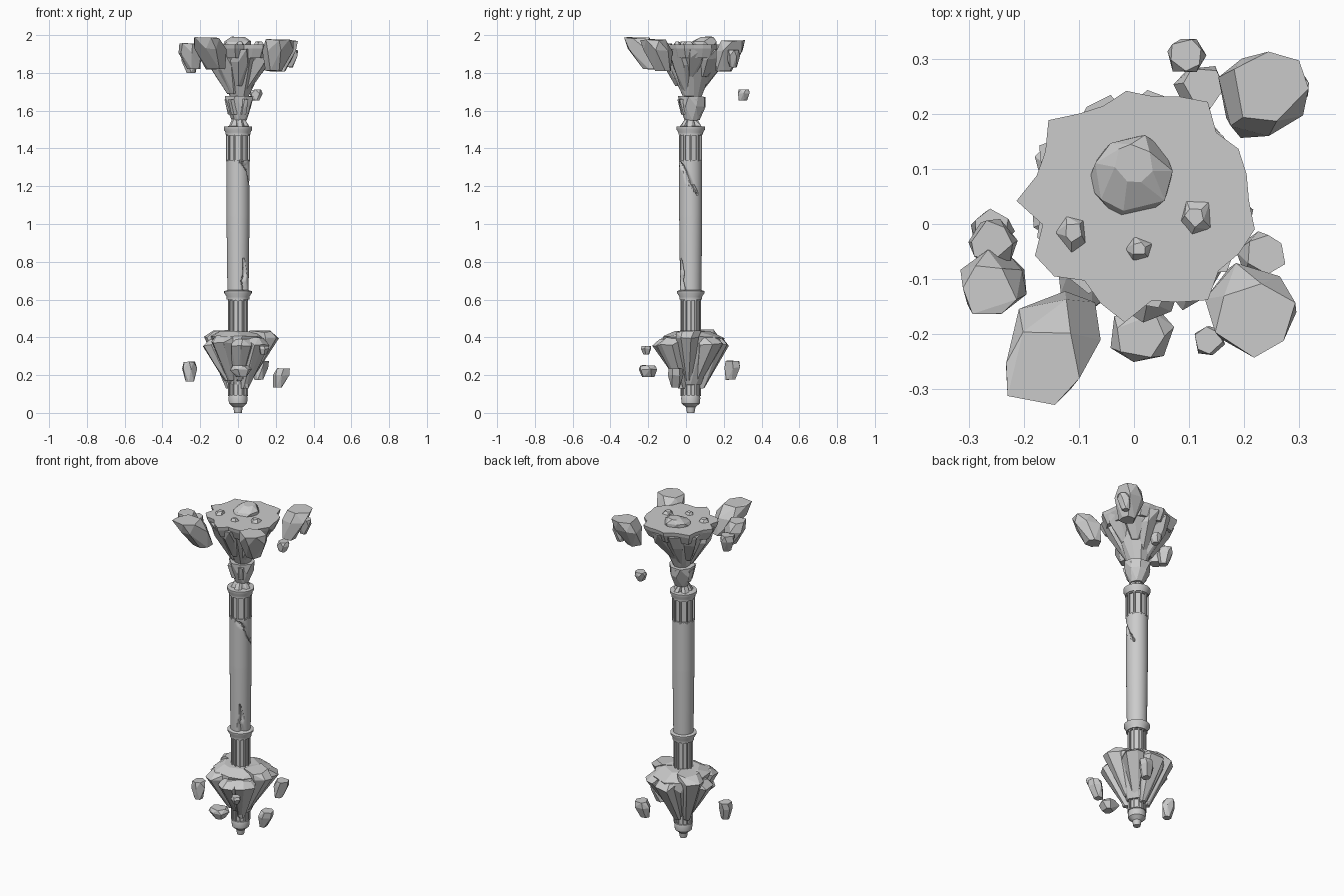
import bpy, bmesh, math, random
from mathutils import Vector

if "Cube" in bpy.data.objects:
    bpy.data.objects.remove(bpy.data.objects["Cube"])

CY = 0.025  # column axis sits slightly behind the origin
AXIS = Vector((0, CY, 0))


def finish(name, bm, smooth=False):
    bmesh.ops.recalc_face_normals(bm, faces=bm.faces[:])
    me = bpy.data.meshes.new(name)
    bm.to_mesh(me)
    bm.free()
    ob = bpy.data.objects.new(name, me)
    bpy.context.collection.objects.link(ob)
    if smooth:
        bpy.ops.object.select_all(action='DESELECT')
        ob.select_set(True)
        bpy.context.view_layer.objects.active = ob
        bpy.ops.object.shade_smooth_by_angle(angle=math.radians(35))
    return ob


def polar(r, a, z=0):
    return Vector((r * math.cos(a), r * math.sin(a), z))


def circle(r, z, n):
    return [AXIS + polar(r, math.tau * i / n, z) for i in range(n)]


def loft(name, loops, smooth=False):
    """Bridge equal-length point loops and cap both ends."""
    bm = bmesh.new()
    rows = [[bm.verts.new(p) for p in loop] for loop in loops]
    n = len(rows[0])
    for a, b in zip(rows, rows[1:]):
        for i in range(n):
            j = (i + 1) % n
            bm.faces.new((a[i], a[j], b[j], b[i]))
    bm.faces.new(rows[0][::-1])
    bm.faces.new(rows[-1])
    return finish(name, bm, smooth)


def lathe(name, profile, n=32):
    return loft(name, [circle(r, z, n) for r, z in profile], True)


def fluted(name, z0, z1, r, n, rim):
    """Many-sided drum whose side panels are sunk to form slots."""
    bm = bmesh.new()
    low, top = [[bm.verts.new(p) for p in circle(r, z, n)] for z in (z0, z1)]
    sides = [bm.faces.new((low[i - 1], low[i], top[i], top[i - 1])) for i in range(n)]
    bm.faces.new(low[::-1])
    bm.faces.new(top)
    bm.normal_update()
    bmesh.ops.inset_individual(bm, faces=sides, thickness=rim)
    bmesh.ops.inset_individual(bm, faces=sides, thickness=0.001, depth=-0.008)
    return finish(name, bm)


def rock(name, rings, sides=6, jit=0.12, seed=0):
    """Convex faceted stone through rings of (centre, radius)."""
    rnd = random.Random(seed)
    bm = bmesh.new()
    for centre, r in rings:
        off = rnd.random() * math.tau
        for i in range(sides):
            a = off + math.tau * (i + rnd.uniform(-.25, .25)) / sides
            k = r * (1 + rnd.uniform(-jit, jit))
            bm.verts.new(Vector(centre) + polar(k, a, rnd.uniform(-jit, jit) * 0.5 * r))
    res = bmesh.ops.convex_hull(bm, input=bm.verts[:])
    junk = {g for g in res['geom_interior'] + res['geom_unused'] if isinstance(g, bmesh.types.BMVert)}
    bmesh.ops.delete(bm, geom=list(junk), context='VERTS')
    bmesh.ops.dissolve_limit(bm, angle_limit=math.radians(12), verts=bm.verts[:], edges=bm.edges[:])
    return finish(name, bm)


def stack(name, pairs, sides, seed, jit=.08):
    """Stone centred on the column axis from (radius, z) pairs."""
    return rock(name, [(AXIS + Vector((.005, .008, z)), r) for r, z in pairs], sides, jit, seed)


def shard(name, top, bottom, r, seed, end=.5):
    """Leaning stone, fat near the top and tapering to its lower end."""
    top, bottom = Vector(top), Vector(bottom)
    return rock(name, [(top, r * .85), (top.lerp(bottom, .35), r), (bottom, r * end)], 6, .12, seed)


def crack_depth(a, z, path):
    """Groove depth at an angle and height for (degrees, z, half width) points."""
    for (d0, z0, w0), (d1, z1, w1) in zip(path, path[1:]):
        if z1 <= z <= z0:
            t = (z0 - z) / (z0 - z1)
            gap = abs((math.degrees(a) - d0 - t * (d1 - d0) + 180) % 360 - 180)
            return .018 * max(0, 1 - gap / (w0 + t * (w1 - w0)))
    return 0


# Column: foot, fluted drums, collar, cracked shaft, capital
lathe("foot", [(.02, 0), (.025, .03), (.048, .05), (.051, .08), (.046, .095)])
fluted("lower_drum_base", .09, .33, .054, 12, .006)
fluted("lower_drum", .33, .6, .054, 12, .006)
lathe("collar", [(.06, .6), (.06, .615), (.073, .635), (.073, .645), (.056, .65)])
cracks = [[(-75, 1.33, 8), (-55, 1.31, 20), (-30, 1.28, 12), (-10, 1.23, 18), (35, 1.16, 2)],
          [(-60, .82, 2), (-48, .74, 14), (-60, .7, 16), (-45, .64, 26)]]
loops = []
for j in range(71):
    z, n = .64 + .01 * j, 72
    base = .056 + .005 * min(1, (z - .64) / .4)
    loops.append([AXIS + polar(base - sum(crack_depth(math.tau * i / n, z, c) for c in cracks), math.tau * i / n, z)
                  for i in range(n)])
loft("shaft", loops, True)
fluted("upper_drum", 1.33, 1.475, .064, 10, .009)
lathe("capital", [(.066, 1.475), (.066, 1.485), (.075, 1.5), (.075, 1.515), (.05, 1.518)])

# Stone neck between capital and crown
for i in range(5):
    a = math.tau * i / 5
    rock(f"neck_chip_{i}", [(AXIS + polar(.036, a, 1.515), .026), (AXIS + polar(.016, a, 1.56), .015)], 5, .2, i)
    b = a + .4
    rock(f"neck_facet_{i}", [(AXIS + polar(.054, b, 1.66), .025), (AXIS + polar(.04, b, 1.58), .016)], 5, .15, 20 + i)
stack("neck_stone", [(.04, 1.55), (.068, 1.62), (.074, 1.675)], 8, 3)

# Crown: flared core, ring of shards, ragged flat slab, stones on top
stack("crown_core", [(.045, 1.66), (.08, 1.78), (.165, 1.93)], 10, 7)
rnd = random.Random(5)
off = Vector((.01, .017, 0))
for i in range(9):
    a = math.tau * (i + rnd.uniform(-.25, .25)) / 9
    low = rnd.choice((1.69, 1.73, 1.78))
    k = .035 + (low - 1.69) * .6
    shard(f"crown_shard_{i}", AXIS + off + polar(.15, a, 1.925), AXIS + polar(k, a, low), rnd.uniform(.052, .064), 40 + i, .4)
radii = [.2 + .012 * math.sin(i * 2.1) + rnd.uniform(-.014, .014) for i in range(26)]
loft("crown_slab", [[AXIS + off + polar(f * r, math.tau * i / 26, z) for i, r in enumerate(radii)]
                    for f, z in ((.86, 1.88), (.98, 1.93), (1, 1.95))])
rock("crown_boulder", [((-.005, .08, 1.93), .078), ((-.005, .09, 1.965), .07), ((0, .11, 1.99), .035)], 7, .1, 2)
for i, (x, y, r) in enumerate([(-.11, -.015, .036), (.01, -.045, .025), (.11, .015, .036)]):
    rock(f"crown_pebble_{i}", [((x, y, 1.945), r), ((x, y, 1.965), r * .5)], 5, .2, 60 + i)

# Lower stone cluster around the fluted drum
stack("cluster_core", [(.055, .15), (.14, .34), (.165, .4), (.1, .43)], 10, 11)
for i in range(8):
    a = math.tau * (i + rnd.uniform(-.25, .25)) / 8
    low, top = rnd.choice((.13, .17, .22)), rnd.uniform(.39, .44)
    centre = AXIS + Vector((.01, .008, 0))
    rock(f"cluster_shard_{i}", [(centre + polar(.105, a, top), .062), (centre + polar(.145, a, top - .035), .066),
                                (AXIS + polar(.085, a, .26), .042), (AXIS + polar(.055, a, low), .018)], 6, .16, 80 + i)
shard("cluster_spike", (.03, -.035, .28), (.04, -.025, .13), .035, 4)

# Floating stones: large leaning ones by the crown, small ones near both clusters
floaters = [
    ("front_left", (-.165, -.26, 1.985), (-.115, -.175, 1.82), .088),
    ("front_right", (.22, -.17, 1.975), (.19, -.12, 1.81), .082),
    ("left", (-.265, -.12, 1.955), (-.235, -.09, 1.82), .06),
    ("left_small", (-.26, -.03, 1.9), (-.25, -.04, 1.8), .045),
    ("back_right", (.245, .25, 1.97), (.21, .2, 1.81), .08),
    ("back_right_side", (.285, .25, 1.92), (.27, .25, 1.83), .036),
    ("back_small", (.095, .305, 1.71), (.095, .3, 1.655), .037),
    ("low_left", (-.26, -.01, .27), (-.255, -.02, .165), .04),
    ("low_front", (.01, -.205, .25), (.02, -.2, .19), .055),
    ("low_front_chip", (.135, -.21, .355), (.135, -.21, .31), .028),
    ("low_right", (.24, -.055, .235), (.21, -.055, .135), .042),
    ("low_back", (.125, .25, .275), (.11, .235, .175), .045),
]
for i, (name, top, bottom, r) in enumerate(floaters):
    shard("float_" + name, top, bottom, r, 100 + i, .58)
